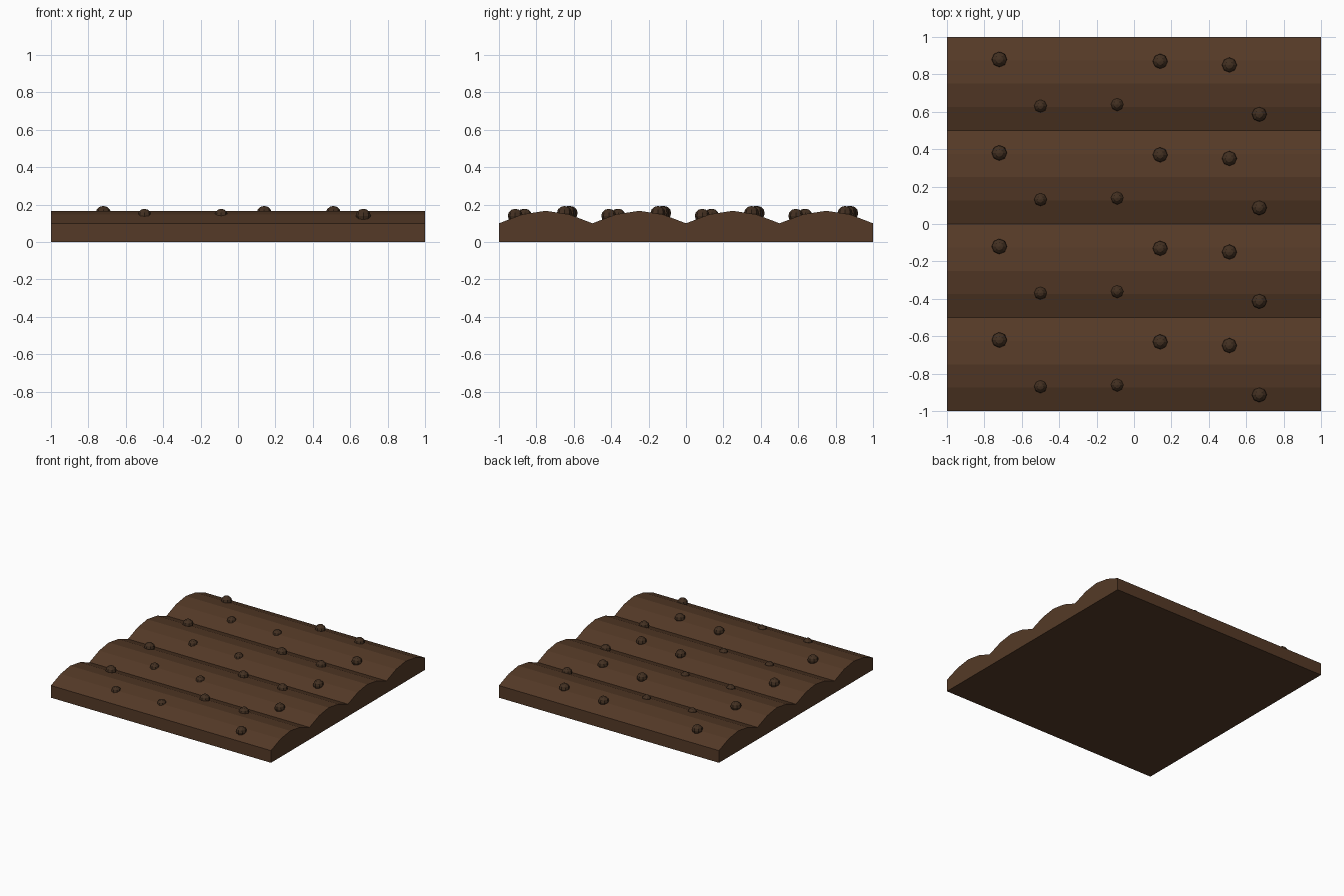
import bpy, bmesh, math
from mathutils import Matrix

if "Cube" in bpy.data.objects:
    bpy.data.objects.remove(bpy.data.objects["Cube"])


def material(name, color):
    m = bpy.data.materials.new(name)
    m.diffuse_color = (*color, 1)
    m.use_nodes = True
    m.node_tree.nodes["Principled BSDF"].inputs["Base Color"].default_value = m.diffuse_color
    return m


soil = material("soil brown", (0.090, 0.042, 0.020))
clod_brown = material("dark clod brown", (0.055, 0.029, 0.015))


def finish(bm, name, mat):
    bmesh.ops.recalc_face_normals(bm, faces=bm.faces[:])
    me = bpy.data.meshes.new(name)
    bm.to_mesh(me)
    bm.free()
    me.materials.append(mat)
    ob = bpy.data.objects.new(name, me)
    bpy.context.collection.objects.link(ob)


# Ploughed soil slab: ridge profile in YZ, extruded along X
ridges = [-0.75, -0.25, 0.25, 0.75]
ridge = [(-0.25, 0.10), (-0.125, 0.148), (0, 0.167), (0.125, 0.148)]
profile = [(c + y, z) for c in ridges for y, z in ridge] + [(1, 0.10), (1, 0), (-1, 0)]
bm = bmesh.new()
face = bm.faces.new([bm.verts.new((-1, y, z)) for y, z in profile])
ext = bmesh.ops.extrude_face_region(bm, geom=[face])
bmesh.ops.translate(bm, vec=(2, 0, 0),
                    verts=[v for v in ext["geom"] if isinstance(v, bmesh.types.BMVert)])
finish(bm, "furrowed_soil", soil)

# Soil clods: the same six on every ridge (x, y offset, z, radius)
clods = [(-0.72, 0.130, 0.155, 0.041), (0.14, 0.120, 0.155, 0.040),
         (0.51, 0.100, 0.155, 0.040), (-0.50, -0.118, 0.140, 0.036),
         (-0.09, -0.110, 0.140, 0.036), (0.67, -0.163, 0.140, 0.040)]
bm = bmesh.new()
for c in ridges:
    for x, y, z, r in clods:
        bmesh.ops.create_uvsphere(
            bm, u_segments=8, v_segments=6, radius=1,
            matrix=Matrix.Translation((x, c + y, z)) @ Matrix.Diagonal((r, r, 0.038, 1)))
finish(bm, "soil_clods", clod_brown)
